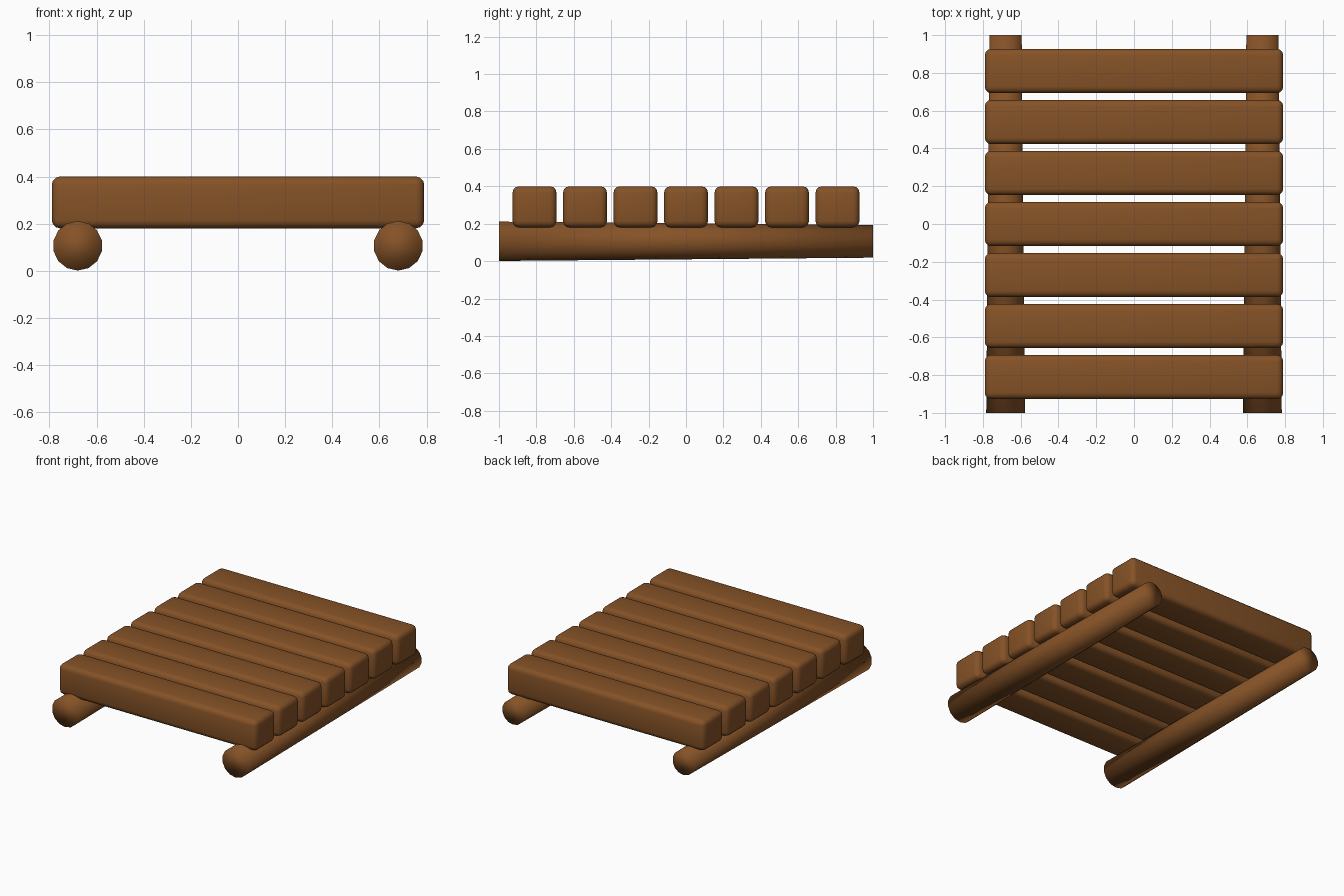
import bpy, bmesh, math

if "Cube" in bpy.data.objects:
    bpy.data.objects.remove(bpy.data.objects["Cube"])

wood = bpy.data.materials.new("brown wood")
wood.diffuse_color = (0.235, 0.085, 0.02, 1)
wood.use_nodes = True
wood.node_tree.nodes["Principled BSDF"].inputs["Base Color"].default_value = wood.diffuse_color


def add_object(name, bm):
    bmesh.ops.recalc_face_normals(bm, faces=bm.faces)
    for f in bm.faces:
        f.smooth = True
    me = bpy.data.meshes.new(name)
    bm.to_mesh(me)
    bm.free()
    me.materials.append(wood)
    ob = bpy.data.objects.new(name, me)
    bpy.context.collection.objects.link(ob)
    return ob


# Tapered 14-sided runner logs, thicker at the front, softly shaded ends
def log(name, x):
    bm = bmesh.new()
    rings = []
    for y, r in ((-1, 0.105), (1, 0.0875)):
        rings.append([bm.verts.new((x + r * math.sin(a), y, 0.106 - r * math.cos(a)))
                      for a in (2 * math.pi * i / 14 for i in range(14))])
    for i in range(14):
        j = (i + 1) % 14
        bm.faces.new((rings[0][i], rings[0][j], rings[1][j], rings[1][i]))
    for ring in rings:
        bm.faces.new(ring)
    return add_object(name, bm)


log("left_runner_log", -0.68)
log("right_runner_log", 0.68)

# Seven rounded cross planks
for i in range(7):
    bm = bmesh.new()
    bmesh.ops.create_cube(bm, size=1)
    for v in bm.verts:
        v.co = (v.co.x * 1.58, v.co.y * 0.235 + (i - 3) * 0.27, v.co.z * 0.22 + 0.29)
    bmesh.ops.bevel(bm, geom=bm.edges[:], offset=0.035, segments=3,
                    profile=0.5, affect='EDGES')
    add_object(f"cross_plank_{i + 1}", bm)
